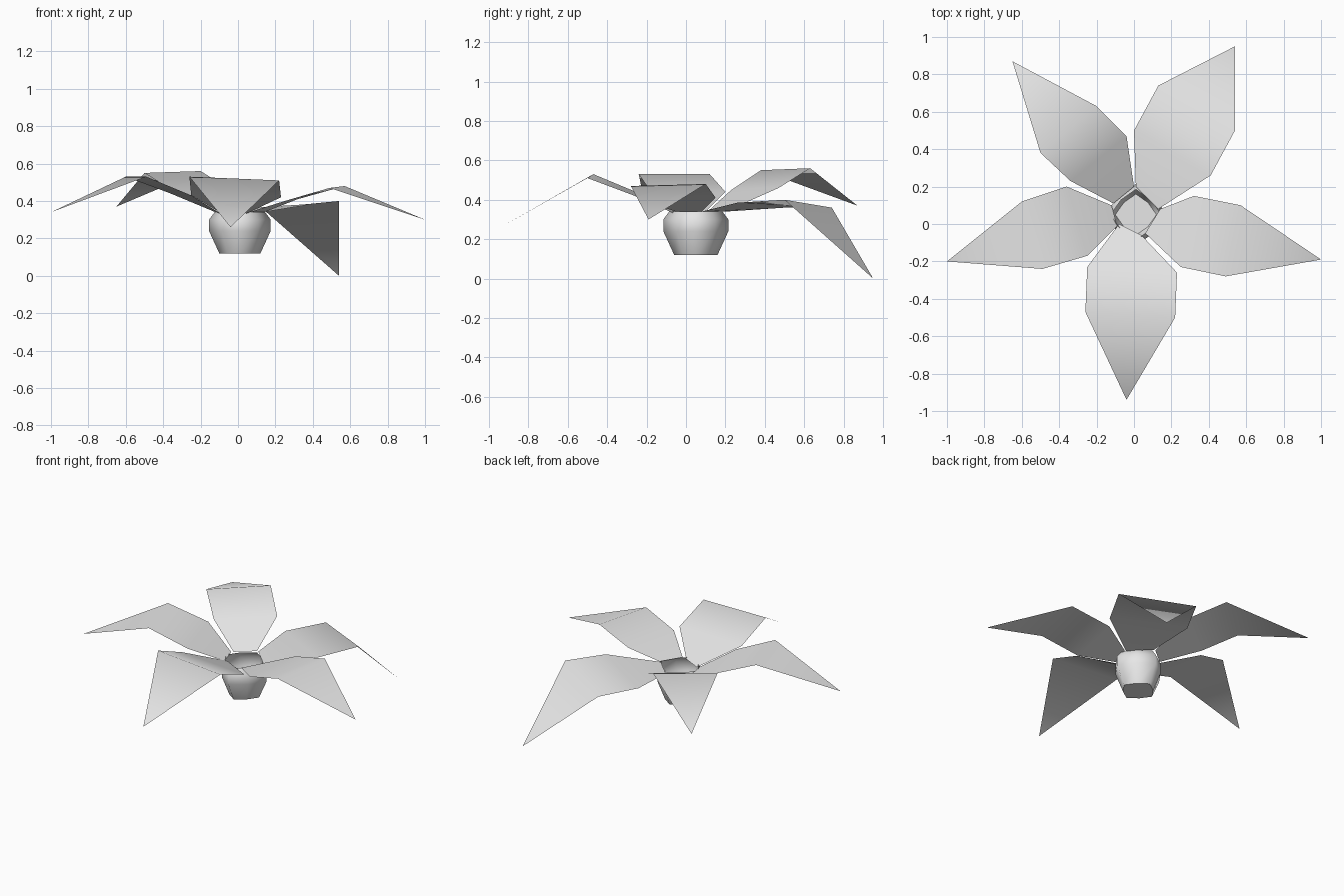
import bpy, bmesh
from math import cos, sin, pi
from mathutils import Vector

default_cube = bpy.data.objects.get("Cube")
if default_cube:
    bpy.data.objects.remove(default_cube, do_unlink=True)


def make_material(name, colour):
    material = bpy.data.materials.new(name)
    material.use_nodes = True
    material.diffuse_color = colour
    shader = material.node_tree.nodes["Principled BSDF"]
    shader.inputs["Base Color"].default_value = colour
    return material


pale_grey = make_material("pale_grey", (0.8, 0.8, 0.8, 1))


def add_object(name, bm):
    mesh = bpy.data.meshes.new(name)
    bm.to_mesh(mesh)
    bm.free()
    mesh.materials.append(pale_grey)
    part = bpy.data.objects.new(name, mesh)
    bpy.context.collection.objects.link(part)
    return part


def add_petal(name, pairs, tip):
    """Sheet bridged through pairs of edge points, ending in a pointed tip."""
    bm = bmesh.new()
    rows = [[bm.verts.new(point) for point in pair] for pair in pairs]
    for (left, right), (next_left, next_right) in zip(rows, rows[1:]):
        bm.faces.new((left, right, next_right, next_left))
    bm.faces.new((*rows[-1], bm.verts.new(tip)))
    for face in bm.faces:
        face.smooth = True
    bm.normal_update()
    # Petal tops face upward
    if sum(face.normal.z for face in bm.faces) < 0:
        bmesh.ops.reverse_faces(bm, faces=bm.faces[:])
    return add_object(name, bm)


def add_cup(name, centre, rings):
    """Open cup with a rounded diamond section and a flat base."""
    bm = bmesh.new()
    loops = []
    for radius, height in rings:
        loop = []
        for step in range(8):
            reach = radius * (0.83 if step % 2 else 1)
            angle = step * pi / 4
            offset = Vector((reach * cos(angle), reach * sin(angle), height))
            loop.append(bm.verts.new(centre + offset))
        loops.append(loop)
    base = bm.faces.new(list(reversed(loops[0])))
    for lower, upper in zip(loops, loops[1:]):
        for i in range(8):
            j = (i + 1) % 8
            wall = bm.faces.new((lower[i], lower[j], upper[j], upper[i]))
            wall.smooth = True
    for edge in base.edges:
        edge.smooth = False
    return add_object(name, bm)


# Flower centre: cup that swells and closes slightly at the rim
add_cup("centre_cup", Vector((0.01, 0.05, 0)),
        [(0.11, 0.12), (0.165, 0.24), (0.165, 0.3), (0.135, 0.34)])

# Petals: base, inner and outer edge pairs, then the tip
add_petal("front_petal",
          [((-0.08, 0, 0.33), (0.04, -0.06, 0.33)),
           ((-0.25, -0.23, 0.43), (0.23, -0.26, 0.42)),
           ((-0.26, -0.47, 0.53), (0.22, -0.5, 0.51))],
          (-0.04, -0.94, 0.26))
add_petal("left_petal",
          [((0.06, -0.05, 0.34), (0.14, 0.08, 0.34)),
           ((0.25, -0.23, 0.4), (0.32, 0.15, 0.41)),
           ((0.49, -0.28, 0.47), (0.57, 0.1, 0.48))],
          (1, -0.19, 0.3))
add_petal("back_left_petal",
          [((0.13, 0.08, 0.34), (0.01, 0.2, 0.34)),
           ((0.41, 0.26, 0.385), (0, 0.5, 0.36)),
           ((0.54, 0.5, 0.4), (0.13, 0.74, 0.36))],
          (0.54, 0.95, 0))
add_petal("back_right_petal",
          [((0, 0.2, 0.34), (-0.11, 0.11, 0.34)),
           ((-0.04, 0.47, 0.46), (-0.34, 0.23, 0.45)),
           ((-0.2, 0.63, 0.56), (-0.5, 0.38, 0.55))],
          (-0.65, 0.87, 0.37))
add_petal("right_petal",
          [((-0.12, 0.1, 0.34), (-0.09, -0.01, 0.33)),
           ((-0.36, 0.2, 0.44), (-0.25, -0.17, 0.43)),
           ((-0.6, 0.12, 0.53), (-0.49, -0.24, 0.53))],
          (-1, -0.2, 0.34))
